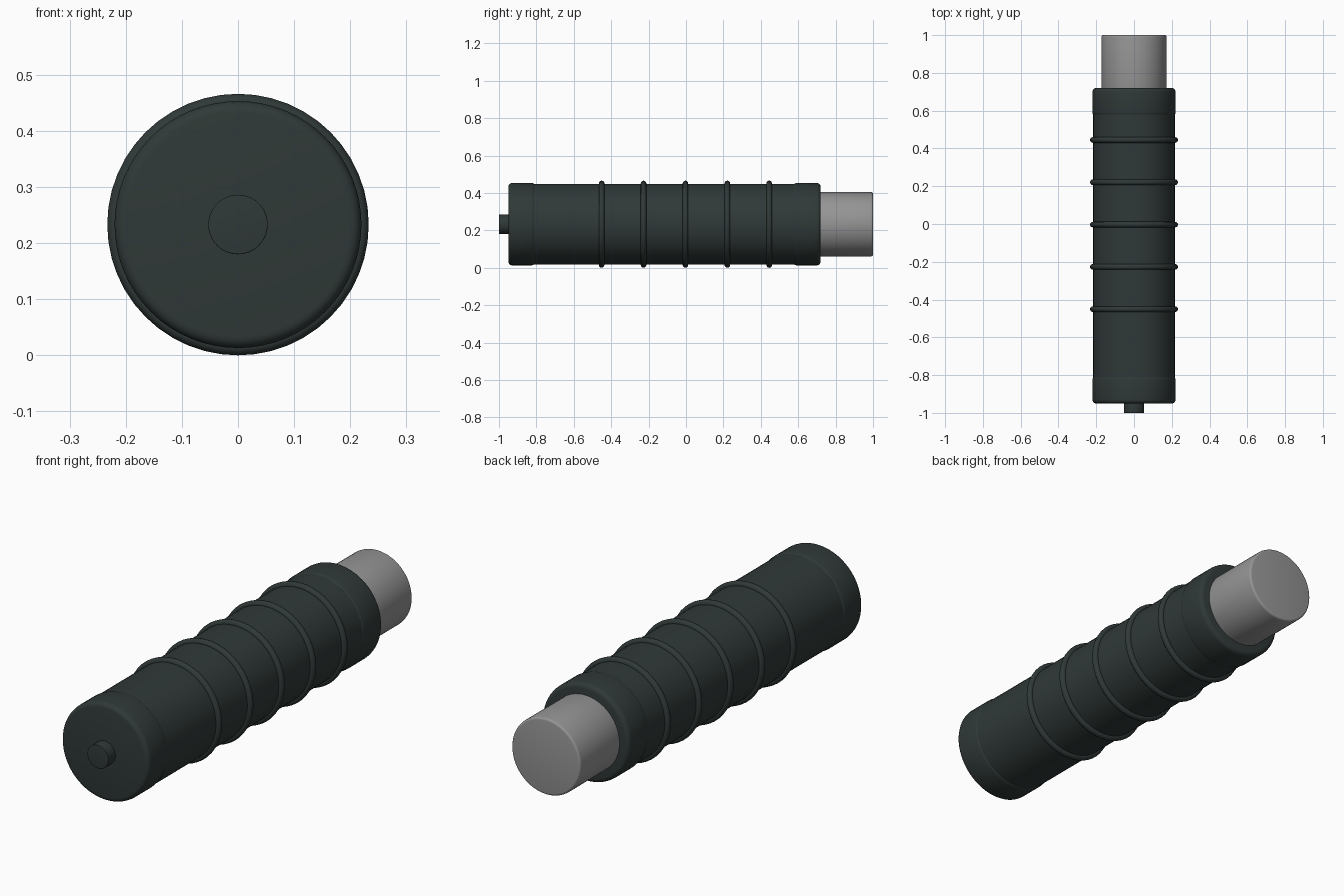
import bpy
import bmesh
from math import pi, radians
from mathutils import Matrix

if "Cube" in bpy.data.objects:
    bpy.data.objects.remove(bpy.data.objects["Cube"], do_unlink=True)

AXIS_Z = 0.233


def material(name, color):
    mat = bpy.data.materials.new(name)
    mat.use_nodes = True
    mat.diffuse_color = color
    bsdf = mat.node_tree.nodes["Principled BSDF"]
    bsdf.inputs["Base Color"].default_value = color
    bsdf.inputs["Roughness"].default_value = 0.6
    return mat


dark = material("dark green grey", (0.029, 0.041, 0.039, 1))
grey = material("mid grey", (0.3, 0.3, 0.305, 1))


def finish(obj, name, mat):
    obj.name = name
    obj.data.name = name
    obj.data.materials.append(mat)
    bpy.ops.object.select_all(action="DESELECT")
    obj.select_set(True)
    bpy.context.view_layer.objects.active = obj
    bpy.ops.object.shade_smooth_by_angle(angle=radians(35))


def barrel(name, radius, y0, y1, bevel, mat):
    """Cylinder lying along y with rounded rims."""
    bm = bmesh.new()
    bmesh.ops.create_cone(bm, cap_ends=True, segments=64, radius1=radius,
                          radius2=radius, depth=y1 - y0)
    if bevel:
        rims = [e for e in bm.edges if any(len(f.verts) > 4 for f in e.link_faces)]
        bmesh.ops.bevel(bm, geom=rims, offset=bevel, offset_type="OFFSET",
                        segments=4, profile=0.5, affect="EDGES")
    bm.transform(Matrix.Translation((0, (y0 + y1) / 2, AXIS_Z))
                 @ Matrix.Rotation(pi / 2, 4, "X"))
    mesh = bpy.data.meshes.new(name)
    bm.to_mesh(mesh)
    bm.free()
    obj = bpy.data.objects.new(name, mesh)
    bpy.context.collection.objects.link(obj)
    finish(obj, name, mat)


# Main grip and its two slightly wider end caps
barrel("grip_body", 0.216, -0.90, 0.67, 0, dark)
barrel("front_cap", 0.22, -0.95, -0.805, 0.02, dark)
barrel("rear_cap", 0.22, 0.57, 0.72, 0.02, dark)

# End button and metal head
barrel("end_button", 0.053, -1.0, -0.94, 0.002, dark)
barrel("head", 0.172, 0.70, 1.0, 0.01, grey)

# Raised grip rings
for i in range(5):
    bpy.ops.mesh.primitive_torus_add(
        major_segments=48, minor_segments=12, major_radius=0.218,
        minor_radius=0.015, location=(0, (i - 2) * 0.224 - 0.003, AXIS_Z),
        rotation=(pi / 2, 0, 0))
    finish(bpy.context.object, f"grip_ring_{i + 1}", dark)
